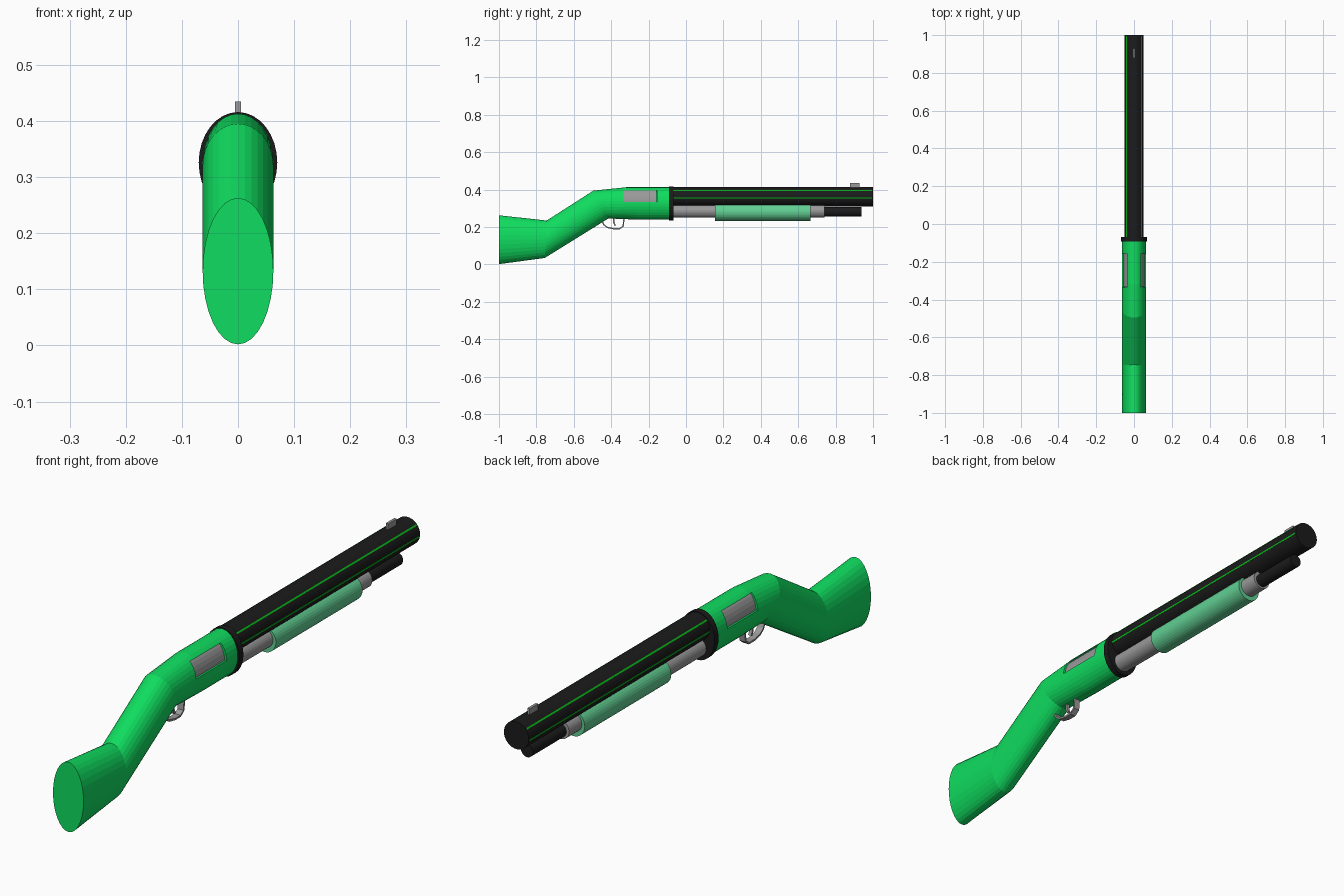
import bpy, bmesh, math
from mathutils import Vector

if "Cube" in bpy.data.objects:
    bpy.data.objects.remove(bpy.data.objects["Cube"])


def mat(name, r, g, b):
    m = bpy.data.materials.new(name)
    m.diffuse_color = (r, g, b, 1)
    m.use_nodes = True
    m.node_tree.nodes["Principled BSDF"].inputs["Base Color"].default_value = m.diffuse_color
    return m


GREEN = mat("bright_green", 0.005, 0.72, 0.115)
MINT = mat("mint_green", 0.12, 0.62, 0.29)
GREY = mat("metal_grey", 0.32, 0.32, 0.32)
BLACK = mat("black", 0.011, 0.011, 0.011)
LINE = mat("line_green", 0.002, 0.5, 0.01)


def finish(name, bm, material):
    bmesh.ops.recalc_face_normals(bm, faces=bm.faces)
    me = bpy.data.meshes.new(name)
    bm.to_mesh(me)
    bm.free()
    if material:
        me.materials.append(material)
    ob = bpy.data.objects.new(name, me)
    bpy.context.collection.objects.link(ob)
    return ob


def loft(name, rings, material, n=32):
    """Elliptical rings: (half width, y top, z top, y bottom, z bottom)."""
    bm = bmesh.new()
    loops = []
    for w, yt, zt, yb, zb in rings:
        loop = []
        for i in range(n):
            a = 2 * math.pi * i / n
            s = math.sin(a)
            loop.append(bm.verts.new((w * math.cos(a),
                                      (yt + yb) / 2 + s * (yt - yb) / 2,
                                      (zt + zb) / 2 + s * (zt - zb) / 2)))
        loops.append(loop)
    for a, b in zip(loops, loops[1:]):
        for i in range(n):
            j = (i + 1) % n
            bm.faces.new((a[i], a[j], b[j], b[i]))
    bm.faces.new(loops[0])
    bm.faces.new(loops[-1])
    return finish(name, bm, material)


def tube(name, y0, y1, z0, z1, w, material, n=32):
    return loft(name, [(w, y0, z1, y0, z0), (w, y1, z1, y1, z0)], material, n)


def box(name, lo, hi, material):
    bm = bmesh.new()
    bmesh.ops.create_cube(bm, size=1)
    for v in bm.verts:
        v.co = Vector([(l + h) / 2 + c * (h - l) for l, h, c in zip(lo, hi, v.co)])
    return finish(name, bm, material)


def strip(name, path, thick, half_w, material):
    """Flat band that follows a path in the y-z plane."""
    bm = bmesh.new()
    pts = [Vector(p) for p in path]
    rows = []
    for i, p in enumerate(pts):
        d = (pts[min(i + 1, len(pts) - 1)] - pts[max(i - 1, 0)]).normalized()
        nrm = Vector((-d.y, d.x)) * thick / 2
        rows.append([bm.verts.new((x, p.x + s * nrm.x, p.y + s * nrm.y))
                     for x, s in ((-half_w, -1), (half_w, -1), (half_w, 1), (-half_w, 1))])
    for a, b in zip(rows, rows[1:]):
        for i in range(4):
            j = (i + 1) % 4
            bm.faces.new((a[i], a[j], b[j], b[i]))
    bm.faces.new(rows[0])
    bm.faces.new(rows[-1])
    return finish(name, bm, material)


# Stock and receiver in one bent body
W = 0.063
body = loft("stock_and_receiver", [
    (W, -1.0, 0.263, -1.0, 0.002),
    (W, -0.745, 0.235, -0.755, 0.035),
    (W, -0.495, 0.395, -0.415, 0.246),
    (W, -0.32, 0.413, -0.26, 0.24),
    (W, -0.085, 0.413, -0.085, 0.24)], GREEN)

# Side ports cut through the receiver wall
for side, label in ((1, "right"), (-1, "left")):
    xs = sorted((side * 0.015, side * 0.1))
    cutter = box("port_cutter_" + label, (xs[0], -0.335, 0.335), (xs[1], -0.155, 0.395), None)
    cutter.hide_render = True
    cutter.hide_viewport = True
    m = body.modifiers.new("port_" + label, 'BOOLEAN')
    m.operation = 'DIFFERENCE'
    m.solver = 'EXACT'
    m.object = cutter

# Bolt seen inside the ports
tube("bolt", -0.333, -0.157, 0.25, 0.407, 0.056, GREY)

# Collar, barrel, magazine tube and pump grip
tube("collar", -0.092, -0.068, 0.236, 0.416, 0.07, BLACK)
tube("barrel", -0.07, 1.0, 0.311, 0.413, 0.051, BLACK)
tube("magazine_tube", -0.07, 0.74, 0.25, 0.32, 0.036, GREY)
tube("magazine_end", 0.73, 0.937, 0.257, 0.307, 0.025, BLACK)
tube("pump_grip", 0.155, 0.665, 0.232, 0.328, 0.048, MINT)

# Thin green lines along the barrel
for k, deg in enumerate((40, 140, -8, 188)):
    a = math.radians(deg)
    x, z = 0.0505 * math.cos(a), 0.362 + 0.0505 * math.sin(a)
    ln = box("barrel_line_%d" % (k + 1), (-0.0012, -0.07, -0.003), (0.0012, 0.995, 0.003), LINE)
    ln.location = (x, 0, z)
    ln.rotation_euler = (0, -a, 0)

# Front sight
box("front_sight", (-0.005, 0.878, 0.405), (0.005, 0.928, 0.435), GREY)

# Trigger and guard
strip("trigger_guard", [(-0.45, 0.235), (-0.44, 0.213), (-0.42, 0.198), (-0.385, 0.191),
                        (-0.355, 0.191), (-0.336, 0.205), (-0.331, 0.25)], 0.007, 0.012, GREY)
strip("trigger", [(-0.385, 0.25), (-0.386, 0.225), (-0.378, 0.208)], 0.008, 0.006, GREY)
